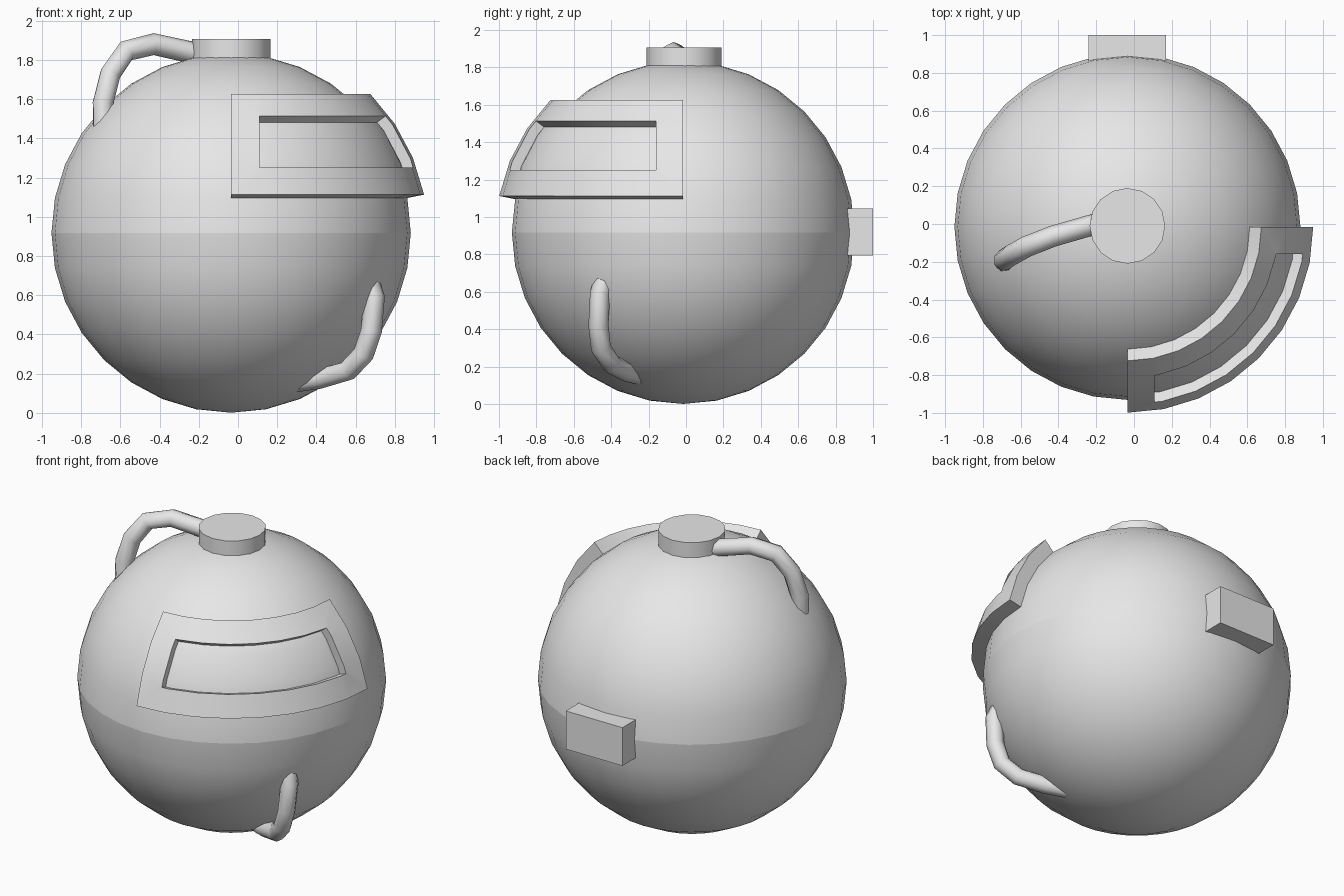
import bpy, bmesh, math
from mathutils import Vector, Matrix

if "Cube" in bpy.data.objects:
    bpy.data.objects.remove(bpy.data.objects["Cube"])

C = Vector((-0.035, -0.015, 0.917))   # centre of the ball
R = 0.916                             # ball radius
FR = 1.003                            # outer radius of the visor frame

grey = bpy.data.materials.new("plain_grey")
grey.diffuse_color = (0.8, 0.8, 0.8, 1)
grey.use_nodes = True
grey.node_tree.nodes["Principled BSDF"].inputs["Base Color"].default_value = grey.diffuse_color


def finish(name, bm, loc=C, seam=None):
    """Turn a bmesh into an object, smooth except on sharp edges."""
    bmesh.ops.recalc_face_normals(bm, faces=bm.faces)
    for f in bm.faces:
        f.smooth = True
    for e in bm.edges:
        e.smooth = e.calc_face_angle(0) < math.radians(30)
        if seam and seam(e):
            e.smooth = False
    me = bpy.data.meshes.new(name)
    bm.to_mesh(me)
    bm.free()
    me.materials.append(grey)
    ob = bpy.data.objects.new(name, me)
    ob.location = loc
    bpy.context.collection.objects.link(ob)
    return ob


def polar(r, el, az):
    """Point at elevation el, az measured from the front (-y) to the right (+x)."""
    el, az = math.radians(el), math.radians(az)
    return Vector((r * math.cos(el) * math.sin(az),
                   -r * math.cos(el) * math.cos(az), r * math.sin(el)))


# Ball body: two halves with a hard shading seam at the equator
bm = bmesh.new()
bmesh.ops.create_uvsphere(bm, u_segments=32, v_segments=16, radius=R)
finish("ball_body", bm, seam=lambda e: all(abs(v.co.z) < 1e-4 for v in e.verts))

# Visor frame: patch of the ball raised outward, with a recessed window
STEP = 11.25
bm = bmesh.new()
grid = [[bm.verts.new(polar(R - 0.01, STEP * (1 + i), STEP * j)) for j in range(9)]
        for i in range(4)]
patch = [bm.faces.new((grid[i][j], grid[i][j + 1], grid[i + 1][j + 1], grid[i + 1][j]))
         for i in range(3) for j in range(8)]


def raise_region(faces, factor):
    geom = bmesh.ops.extrude_face_region(bm, geom=faces)["geom"]
    for v in geom:
        if isinstance(v, bmesh.types.BMVert):
            v.co *= factor
    bmesh.ops.delete(bm, geom=[f for f in faces if f.is_valid], context='FACES_ONLY')
    return [f for f in geom if isinstance(f, bmesh.types.BMFace)]


top = raise_region(patch, FR / (R - 0.01))
bm.normal_update()
bmesh.ops.inset_region(bm, faces=top, thickness=0.145, use_boundary=True,
                       use_even_offset=True)
raise_region(top, 0.945)
finish("visor_frame", bm)

# Round cap on top
bm = bmesh.new()
bmesh.ops.create_cone(bm, cap_ends=True, segments=16, radius1=0.2, radius2=0.2, depth=0.15)
finish("top_cap", bm, (C.x, -0.01, 1.832))

# Box on the back
bm = bmesh.new()
bmesh.ops.create_cube(bm, size=1, matrix=Matrix.Diagonal((0.41, 0.16, 0.25, 1)))
finish("back_box", bm, (C.x, 0.92, 0.92))


# Bent pipes
def pipe(name, points, radius):
    cu = bpy.data.curves.new(name + "_path", 'CURVE')
    cu.dimensions = '3D'
    cu.bevel_depth = radius
    cu.bevel_resolution = 2
    cu.use_fill_caps = True
    sp = cu.splines.new('POLY')
    sp.points.add(len(points) - 1)
    for p, co in zip(sp.points, points):
        p.co = (*co, 1)
    tmp = bpy.data.objects.new(name + "_path", cu)
    bpy.context.collection.objects.link(tmp)
    me = bpy.data.meshes.new_from_object(tmp)
    bpy.data.objects.remove(tmp)
    me.materials.clear()
    me.materials.append(grey)
    for p in me.polygons:
        p.use_smooth = True
    bpy.context.collection.objects.link(bpy.data.objects.new(name, me))


pipe("upper_pipe", [(-0.15, 0.01, 1.82), (-0.24, -0.01, 1.838), (-0.43, -0.065, 1.88),
                    (-0.57, -0.12, 1.845), (-0.65, -0.165, 1.73),
                    (-0.688, -0.19, 1.58), (-0.685, -0.2, 1.43)], 0.056)
pipe("lower_pipe", [(0.66, -0.43, 0.69), (0.695, -0.46, 0.59), (0.68, -0.468, 0.42),
                    (0.64, -0.455, 0.30), (0.56, -0.40, 0.215),
                    (0.42, -0.32, 0.175), (0.28, -0.24, 0.155)], 0.054)
